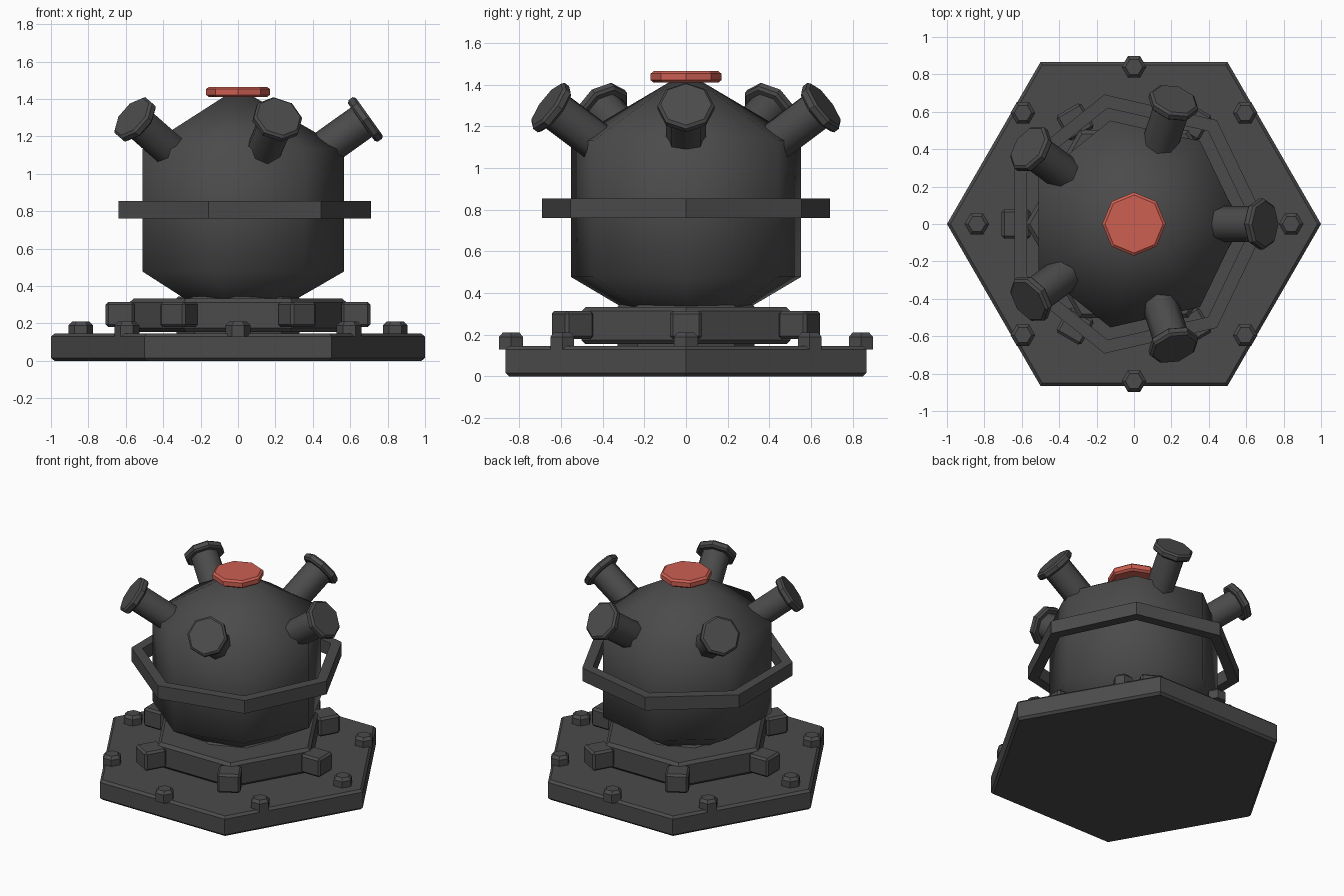
import bpy, bmesh, math
from mathutils import Matrix, Vector

if "Cube" in bpy.data.objects:
    bpy.data.objects.remove(bpy.data.objects["Cube"])


def material(name, rgb):
    m = bpy.data.materials.new(name)
    m.diffuse_color = (*rgb, 1)
    m.use_nodes = True
    m.node_tree.nodes["Principled BSDF"].inputs["Base Color"].default_value = m.diffuse_color
    return m


GREY = material("dark_grey", (0.07, 0.07, 0.07))
RED = material("cap_red", (0.61, 0.115, 0.085))


def finish(name, bm, mat, matrix=None, bevel=0.0, smooth=None):
    bmesh.ops.recalc_face_normals(bm, faces=bm.faces[:])
    if matrix:
        bm.transform(matrix)
    mesh = bpy.data.meshes.new(name)
    bm.to_mesh(mesh)
    bm.free()
    mesh.materials.append(mat)
    ob = bpy.data.objects.new(name, mesh)
    bpy.context.collection.objects.link(ob)
    if bevel:
        b = ob.modifiers.new("bevel", 'BEVEL')
        b.width = bevel
        b.segments = 1
        b.limit_method = 'ANGLE'
        b.angle_limit = math.radians(60)  # rims only, not the side edges
    if smooth is not None:
        bpy.ops.object.select_all(action='DESELECT')
        ob.select_set(True)
        bpy.context.view_layer.objects.active = ob
        bpy.ops.object.shade_smooth_by_angle(angle=math.radians(smooth))
    return ob


def revolve(name, profile, sides, mat, matrix=None, closed=False, **kw):
    """Polygonal lathe of (radius, z) points with a corner on +x."""
    bm = bmesh.new()
    rings = []
    for r, z in profile:
        if r == 0:
            rings.append([bm.verts.new((0, 0, z))] * sides)
        else:
            rings.append([bm.verts.new((r * math.cos(math.tau * i / sides),
                                        r * math.sin(math.tau * i / sides), z))
                          for i in range(sides)])
    pairs = list(zip(rings, rings[1:]))
    if closed:
        pairs.append((rings[-1], rings[0]))
    for a, b in pairs:
        for i in range(sides):
            j = (i + 1) % sides
            bm.faces.new(list(dict.fromkeys((a[i], a[j], b[j], b[i]))))
    if not closed:
        for ring in (rings[0], rings[-1]):
            if ring[0] is not ring[1]:
                bm.faces.new(ring)
    return finish(name, bm, mat, matrix, **kw)


def prism(name, r, z0, z1, sides, mat, **kw):
    return revolve(name, [(r, z0), (r, z1)], sides, mat, **kw)


def spin(deg):
    return Matrix.Rotation(math.radians(deg), 4, 'Z')


# Hexagonal base plate, raised collar and inner plinth
prism("base_plate", 1.0, 0, 0.145, 6, GREY, bevel=0.016)
prism("collar", 0.58, 0.155, 0.333, 6, GREY, bevel=0.02)
prism("plinth", 0.33, 0.13, 0.345, 8, GREY, bevel=0.012)

# Hexagonal bolts around the base
for i in range(8):
    a = math.tau * i / 8
    pos = Matrix.Translation((0.84 * math.cos(a), 0.84 * math.sin(a), 0))
    revolve("bolt", [(0.066, 0.13), (0.066, 0.19), (0.046, 0.21)], 6, GREY, pos)

# Clamp blocks on the collar corners
for i in range(6):
    bm = bmesh.new()
    bmesh.ops.create_cube(bm, size=1)
    bm.transform(Matrix.Translation((0.63, 0, 0.247))
                 @ Matrix.Diagonal((0.155, 0.155, 0.135, 1)))
    finish("clamp_block", bm, GREY, spin(60 * i), bevel=0.014)

# Seven-sided ball body, made of two cones and a straight band
C, R = 0.805, 0.655
lat = math.radians(30)
r, h = R * math.cos(lat), R * math.sin(lat)
revolve("body", [(0, C - R), (r, C - h), (r, C + h), (0, C + R)], 7, GREY, smooth=180)

# Open belt around the body
revolve("belt", [(0.71, 0.76), (0.71, 0.855), (0.635, 0.855), (0.635, 0.76)],
        7, GREY, closed=True)

# Red top cap
revolve("top_cap", [(0.155, 1.41), (0.17, 1.422), (0.17, 1.453), (0.155, 1.465)], 8, RED)

# Five tilted tubes with flanged ends, pointing out from the body centre
for i in range(5):
    m = (Matrix.Translation((0, 0, C)) @ spin(72 * i)
         @ Matrix.Rotation(math.radians(90 - 35.5), 4, 'Y'))
    revolve("tube", [(0.097, 0.55), (0.097, 0.83)], 8, GREY, m, smooth=60)
    revolve("tube_flange", [(0.122, 0.81), (0.136, 0.822), (0.136, 0.85), (0.122, 0.862)],
            8, GREY, m)
